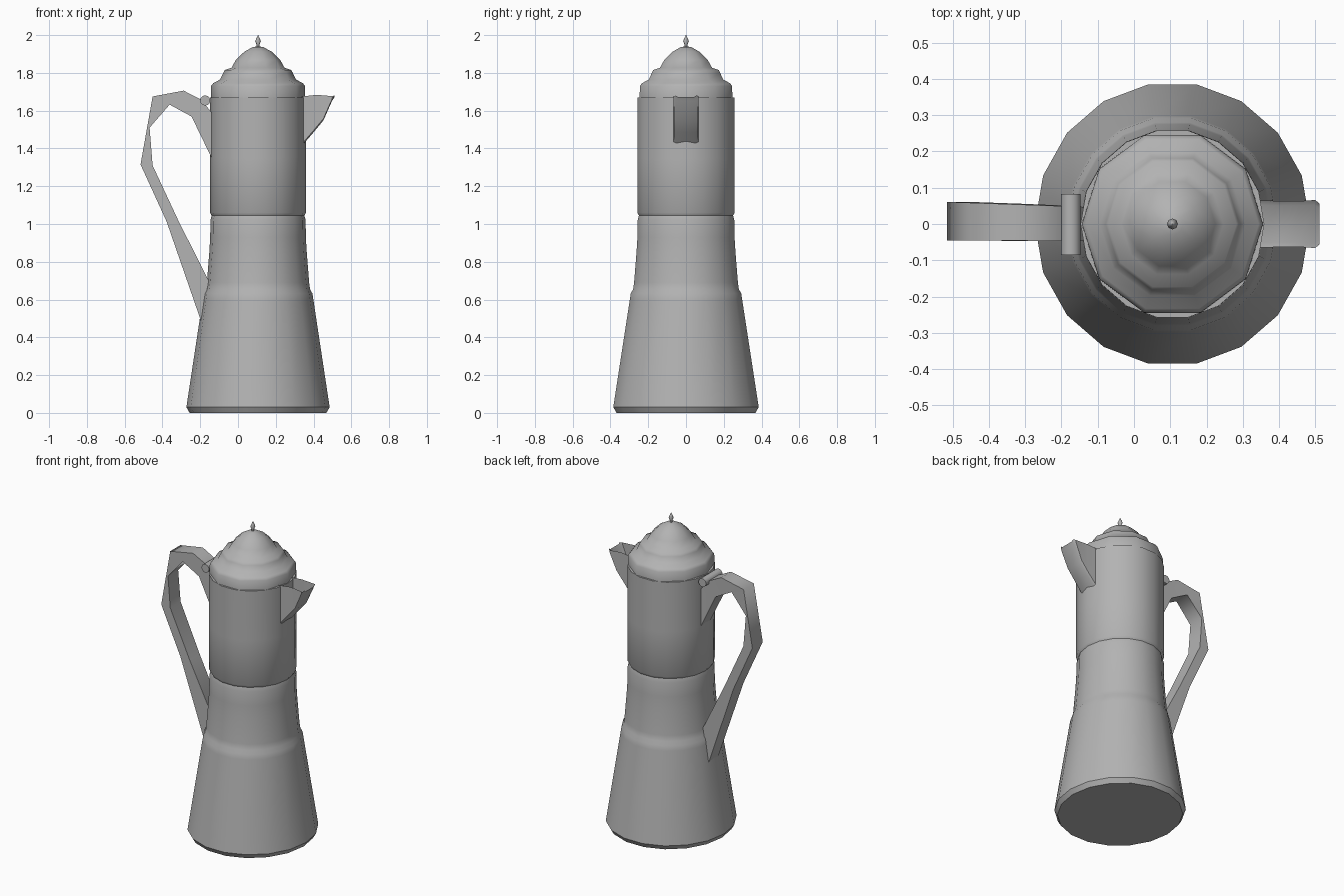
import bpy, math
from math import radians, cos, sin, tau

if "Cube" in bpy.data.objects:
    bpy.data.objects.remove(bpy.data.objects["Cube"])

CX, SX = 0.106, 0.97   # body axis and slight squash in x

# Dark pewter grey shared by all parts
grey = bpy.data.materials.new("dark_grey")
grey.diffuse_color = (0.45, 0.45, 0.45, 1)
grey.use_nodes = True
grey.node_tree.nodes["Principled BSDF"].inputs["Base Color"].default_value = grey.diffuse_color


def finish(name, verts, faces, angle):
    me = bpy.data.meshes.new(name)
    me.from_pydata(verts, [], faces)
    me.materials.append(grey)
    ob = bpy.data.objects.new(name, me)
    bpy.context.collection.objects.link(ob)
    bpy.ops.object.select_all(action='DESELECT')
    ob.select_set(True)
    bpy.context.view_layer.objects.active = ob
    bpy.ops.object.shade_smooth_by_angle(angle=radians(angle))
    return ob


def lathe(name, profile, n, angle, cap_bottom=True, cap_top=True, sx=SX):
    v = [(CX + sx * r * cos(tau * i / n), r * sin(tau * i / n), z)
         for r, z in profile for i in range(n)]
    f = [(k * n + i, k * n + (i + 1) % n, (k + 1) * n + (i + 1) % n, (k + 1) * n + i)
         for k in range(len(profile) - 1) for i in range(n)]
    if cap_bottom:
        f.append(tuple(reversed(range(n))))
    if cap_top:
        f.append(tuple(range(len(v) - n, len(v))))
    return finish(name, v, f, angle)


# Body: flared base, ledged waist band and straight neck with a thin lip
lathe("body", [(0.373, 0), (0.391, 0.03), (0.302, 0.60), (0.297, 0.632), (0.284, 0.655),
               (0.279, 0.69), (0.266, 0.85), (0.261, 0.93), (0.260, 1.02), (0.253, 1.045),
               (0.262, 1.06), (0.261, 1.35), (0.261, 1.67), (0.235, 1.67)],
      18, 36, cap_top=False)

# Stepped domed lid
lathe("lid", [(0.258, 1.66), (0.257, 1.73), (0.245, 1.745), (0.207, 1.765), (0.190, 1.80),
              (0.182, 1.815), (0.145, 1.827), (0.122, 1.867), (0.075, 1.912),
              (0.03, 1.936), (0.008, 1.94)], 10, 70)

# Pointed finial
lathe("finial", [(0.008, 1.93), (0.007, 1.948), (0.015, 1.968), (0.008, 1.985),
                 (0.001, 2.0)], 8, 75, sx=1)

# Handle: paired outer and inner points swept into an angular strap
outer = [(-0.13, 1.58), (-0.198, 1.66), (-0.288, 1.706), (-0.452, 1.675),
         (-0.516, 1.315), (-0.378, 1.013), (-0.195, 0.484)]
inner = [(-0.13, 1.33), (-0.246, 1.569), (-0.362, 1.632), (-0.468, 1.51),
         (-0.452, 1.31), (-0.312, 1.01), (-0.155, 0.70)]
verts, faces = [], []
for (ox, oz), (ix, iz) in zip(outer, inner):
    t = (-ox - 0.13) / 0.39
    w, c = 0.047 + 0.006 * t, 0.008 * t
    verts += [(ox, c - w, oz), (ox, c + w, oz), (ix, c + w, iz), (ix, c - w, iz)]
for k in range(len(outer) - 1):
    for i in range(4):
        j = (i + 1) % 4
        faces.append((4 * k + i, 4 * k + 4 + i, 4 * k + 4 + j, 4 * k + j))
m = len(verts)
faces += [(0, 1, 2, 3), (m - 1, m - 2, m - 3, m - 4)]
handle = finish("handle", verts, faces, 80)

# Hinge pin
bpy.ops.mesh.primitive_cylinder_add(vertices=12, radius=0.027, depth=0.168,
                                    location=(-0.174, -0.001, 1.654),
                                    rotation=(radians(90), 0, 0))
pin = bpy.context.object
pin.name = "hinge_pin"
pin.data.materials.append(grey)
bpy.ops.object.shade_smooth_by_angle(angle=radians(40))

# Spout: open channel, each station is a U-shaped section (top x, z, bottom x, z, half width)
stations = [(0.335, 1.675, 0.335, 1.41, 0.066), (0.41, 1.683, 0.40, 1.485, 0.063),
            (0.455, 1.681, 0.452, 1.548, 0.063), (0.50, 1.676, 0.498, 1.652, 0.066),
            (0.512, 1.676, 0.511, 1.672, 0.055)]
verts, faces = [], []
for tx, tz, bx, bz, w in stations:
    verts += [(tx, -w, tz), (bx, -w, bz + 0.01), (bx, -w * 0.8, bz),
              (bx, w * 0.8, bz), (bx, w, bz + 0.01), (tx, w, tz)]
for k in range(len(stations) - 1):
    for i in range(5):
        a = 6 * k + i
        faces.append((a, a + 6, a + 7, a + 1))
finish("spout", verts, faces, 35)

# Make all normals consistent (channel and strap face outward)
import bmesh
for ob in (handle,):
    bm = bmesh.new()
    bm.from_mesh(ob.data)
    bmesh.ops.recalc_face_normals(bm, faces=bm.faces)
    bm.to_mesh(ob.data)
    bm.free()
